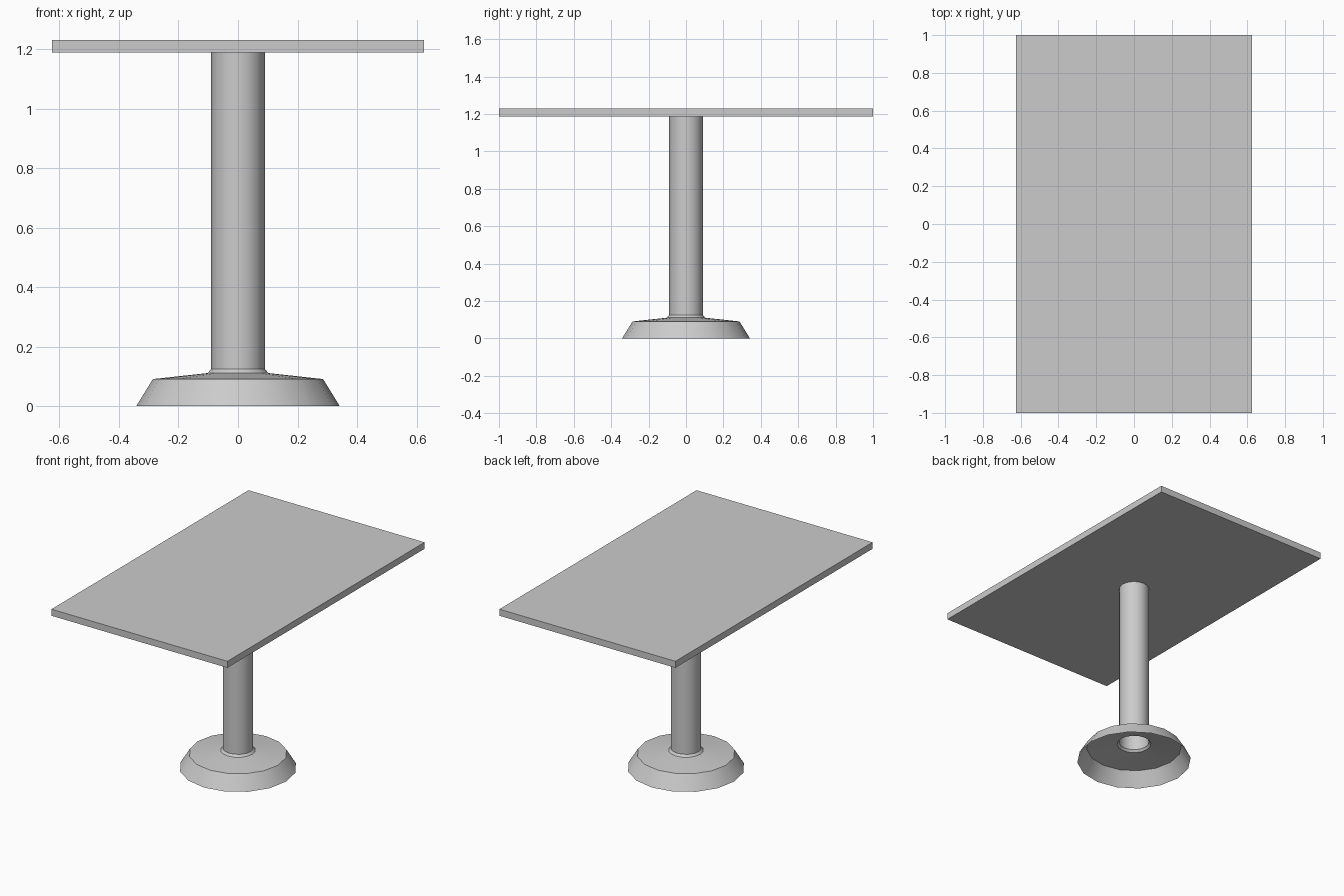
import bpy
import bmesh
import math

cube = bpy.data.objects.get("Cube")
if cube:
    bpy.data.objects.remove(cube, do_unlink=True)

grey = bpy.data.materials.new("plain grey")
grey.use_nodes = True
colour = (0.6, 0.6, 0.6, 1)
grey.diffuse_color = colour
grey.node_tree.nodes["Principled BSDF"].inputs["Base Color"].default_value = colour


def finish(bm, name):
    mesh = bpy.data.meshes.new(name)
    bm.to_mesh(mesh)
    bm.free()
    mesh.materials.append(grey)
    obj = bpy.data.objects.new(name, mesh)
    bpy.context.collection.objects.link(obj)
    return obj


def lathe(name, profile, sides):
    """Open shell of revolution from (radius, height) points, bottom to top."""
    bm = bmesh.new()
    rings = []
    for r, z in profile:
        angles = [2 * math.pi * i / sides for i in range(sides)]
        rings.append([bm.verts.new((r * math.cos(a), r * math.sin(a), z)) for a in angles])
    for low, high in zip(rings, rings[1:]):
        for i in range(sides):
            j = (i + 1) % sides
            bm.faces.new((low[i], low[j], high[j], high[i]))
    obj = finish(bm, name)
    bpy.ops.object.select_all(action='DESELECT')
    obj.select_set(True)
    bpy.context.view_layer.objects.active = obj
    bpy.ops.object.shade_smooth_by_angle(angle=math.radians(30))
    return obj


# Hollow flared foot, collar and tubular post in one shell, open underneath
SLAB_BOTTOM, SLAB_TOP = 1.188, 1.23
lathe("pedestal", [(0.342, 0), (0.286, 0.091), (0.102, 0.111),
                   (0.09, 0.125), (0.09, SLAB_BOTTOM)], 16)

# Thin rectangular top
bm = bmesh.new()
bmesh.ops.create_cube(bm, size=1)
bmesh.ops.scale(bm, vec=(1.25, 2, SLAB_TOP - SLAB_BOTTOM), verts=bm.verts)
bmesh.ops.translate(bm, vec=(0, 0, (SLAB_TOP + SLAB_BOTTOM) / 2), verts=bm.verts)
finish(bm, "table_top")
